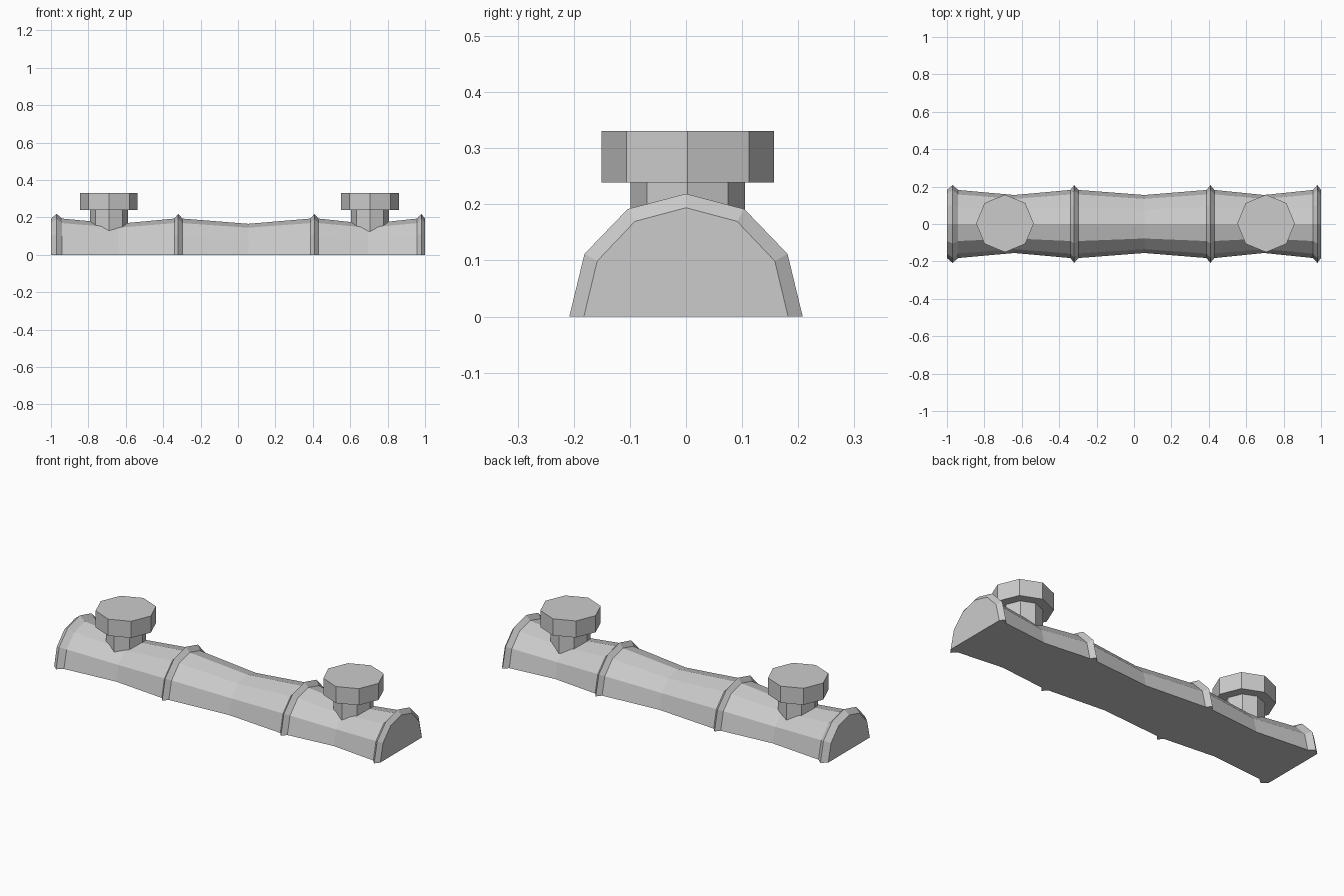
import bpy
import bmesh
from math import radians
from mathutils import Matrix

cube = bpy.data.objects.get("Cube")
if cube:
    bpy.data.objects.remove(cube, do_unlink=True)

# Single flat grey
grey = bpy.data.materials.new("light_grey")
grey.use_nodes = True
colour = (0.6, 0.6, 0.6, 1)
grey.diffuse_color = colour
grey.node_tree.nodes["Principled BSDF"].inputs["Base Color"].default_value = colour


def finish(name, bm):
    bmesh.ops.recalc_face_normals(bm, faces=bm.faces)
    mesh = bpy.data.meshes.new(name)
    bm.to_mesh(mesh)
    bm.free()
    mesh.materials.append(grey)
    obj = bpy.data.objects.new(name, mesh)
    bpy.context.collection.objects.link(obj)
    return obj


# Half-pipe: one arched section scaled along x, with raised collars and waists
half = [(1, 0), (0.87, 0.51), (0.5, 0.875), (0, 1)]
arch = half + [(-y, z) for y, z in reversed(half[:-1])]

# Each station is x, half width, height
stations = []
collars = [(-1, -0.97, -0.94), (-0.34, -0.32, -0.297),
           (0.387, 0.408, 0.43), (0.957, 0.98, 1)]
waists = [-0.64, 0.055, 0.695]
for i, (start, peak, end) in enumerate(collars):
    stations += [(start, 0.182, 0.194), (peak, 0.208, 0.219), (end, 0.182, 0.194)]
    if i < len(waists):
        stations.append((waists[i], 0.155, 0.166))

bm = bmesh.new()
rings = [[bm.verts.new((x, y * w, z * h)) for y, z in arch] for x, w, h in stations]
for a, b in zip(rings, rings[1:]):
    for j in range(len(arch)):
        k = (j + 1) % len(arch)
        bm.faces.new((a[j], a[k], b[k], b[j]))
bm.faces.new(rings[0])
bm.faces.new(rings[-1])
finish("half_pipe", bm)


# Octagonal valves: a stem sunk in the pipe and a wide head
def octagon(name, x, radius, bottom, top):
    bm = bmesh.new()
    bmesh.ops.create_cone(bm, cap_ends=True, segments=8, radius1=radius,
                          radius2=radius, depth=top - bottom,
                          matrix=Matrix.Translation((x, 0.003, (top + bottom) / 2)))
    # Keep a corner pointing along each axis
    first = min(bm.verts, key=lambda v: abs(v.co.y - 0.003))
    if abs(first.co.y - 0.003) > 0.01:
        bmesh.ops.rotate(bm, verts=bm.verts, cent=(x, 0.003, 0),
                         matrix=Matrix.Rotation(radians(22.5), 3, "Z"))
    finish(name, bm)


for side, x in (("right", -0.69), ("left", 0.706)):
    octagon(side + "_valve_stem", x, 0.102, 0.1, 0.24)
    octagon(side + "_valve_head", x, 0.154, 0.239, 0.331)
